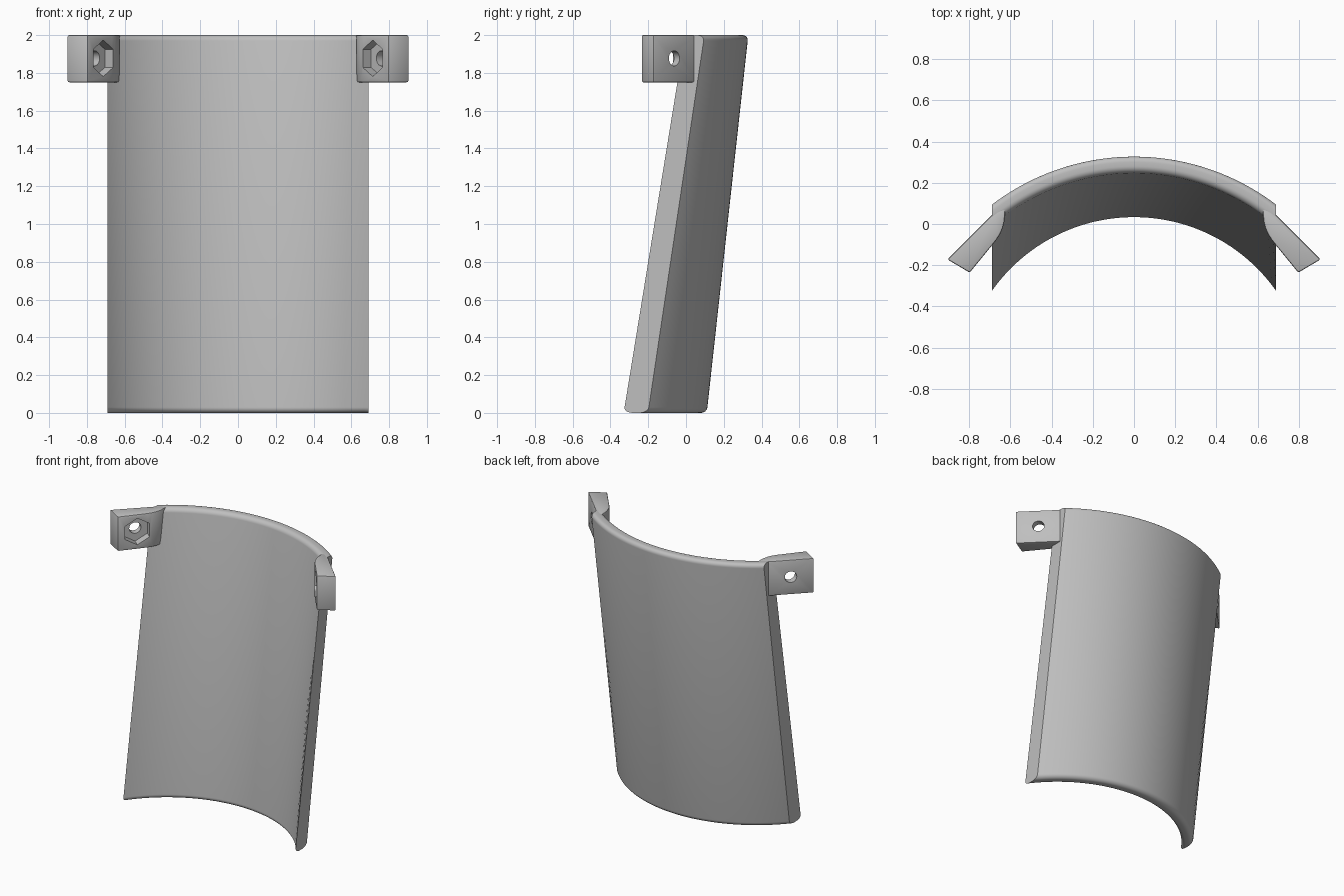
import bpy, bmesh
from math import sin, cos, pi, sqrt, radians
from mathutils import Vector

if "Cube" in bpy.data.objects:
    bpy.data.objects.remove(bpy.data.objects["Cube"])

grey = bpy.data.materials.new("plain_grey")
grey.use_nodes = True
colour = (0.52, 0.52, 0.52, 1)
grey.diffuse_color = colour
grey.node_tree.nodes["Principled BSDF"].inputs["Base Color"].default_value = colour

HALF, AXIS_Y, HEIGHT = 0.69, -0.81, 2.0
WALL, ROUND = 0.08, 0.03
R_LOW, R_HIGH = 0.84, 1.06     # inner cone radius at the bottom and top


def make_object(name, bm):
    bmesh.ops.recalc_face_normals(bm, faces=bm.faces)
    mesh = bpy.data.meshes.new(name)
    bm.to_mesh(mesh)
    bm.free()
    mesh.materials.append(grey)
    obj = bpy.data.objects.new(name, mesh)
    bpy.context.collection.objects.link(obj)
    return obj


def activate(obj):
    bpy.ops.object.select_all(action="DESELECT")
    obj.select_set(True)
    bpy.context.view_layer.objects.active = obj


def smooth(obj):
    activate(obj)
    bpy.ops.object.shade_smooth_by_angle(angle=radians(30))


def wall_profile():
    """Rounded wall section as (radius, height) points."""
    points = []
    corners = [(WALL - ROUND, ROUND, -pi / 2), (WALL - ROUND, HEIGHT - ROUND, 0),
               (ROUND, HEIGHT - ROUND, pi / 2), (ROUND, ROUND, pi)]
    for offset, height, start in corners:
        for i in range(7):
            a = start + i * pi / 12
            z = height + ROUND * sin(a)
            base = R_LOW + (R_HIGH - R_LOW) * z / HEIGHT
            points.append((base + offset + ROUND * cos(a), z))
    return points


# Curved conical shell, trimmed flat at both sides
def make_shell():
    bm = bmesh.new()
    steps = 64
    profile = wall_profile()
    rings = []
    for i in range(steps + 1):
        x = HALF * (2 * i / steps - 1)
        rings.append([bm.verts.new((x, AXIS_Y + sqrt(r * r - x * x), z))
                      for r, z in profile])
    n = len(profile)
    for a, b in zip(rings, rings[1:]):
        for j in range(n):
            k = (j + 1) % n
            bm.faces.new((a[j], a[k], b[k], b[j]))
    bm.faces.new(rings[0])
    bm.faces.new(rings[-1])
    smooth(make_object("curved_shell", bm))


def make_prism(name, outline, low, high):
    bm = bmesh.new()
    face = bm.faces.new([bm.verts.new((x, y, low)) for x, y in outline])
    new = bmesh.ops.extrude_face_region(bm, geom=[face])["geom"]
    bmesh.ops.translate(bm, vec=(0, 0, high - low),
                        verts=[v for v in new if isinstance(v, bmesh.types.BMVert)])
    return make_object(name, bm)


def make_cutter(name, sides, radius, depth, centre, axis, turn):
    bm = bmesh.new()
    bmesh.ops.create_cone(bm, cap_ends=True, segments=sides, radius1=radius,
                          radius2=radius, depth=depth)
    obj = make_object(name, bm)
    # local x stays horizontal so a hexagon has flats at top and bottom
    side = Vector((0, 0, 1)).cross(axis).normalized()
    up = axis.cross(side)
    for v in obj.data.vertices:
        x = v.co.x * cos(turn) - v.co.y * sin(turn)
        y = v.co.x * sin(turn) + v.co.y * cos(turn)
        v.co = centre + side * x + up * y + axis * v.co.z
    obj.hide_render = True
    return obj


def apply_modifier(obj, kind, **settings):
    mod = obj.modifiers.new(kind.title(), kind)
    for key, value in settings.items():
        setattr(mod, key, value)
    activate(obj)
    bpy.ops.object.modifier_apply(modifier=mod.name)


# Mounting lug with a bolt hole and a hexagonal nut pocket
def make_lug(name, s):
    outline = [(0.905, -0.172), (0.797, -0.236), (0.668, -0.078), (0.65, -0.05),
               (0.637, -0.02), (0.628, 0.015), (0.625, 0.075), (0.66, 0.065),
               (0.685, 0.048)]
    lug = make_prism(name, [(s * x, y) for x, y in outline], 1.75, HEIGHT)
    apply_modifier(lug, "BEVEL", width=0.008, segments=2, limit_method="ANGLE",
                   angle_limit=radians(40))
    axis = Vector((s * 0.76, 0.65, 0)).normalized()
    pocket = Vector((s * 0.713, -0.133, 1.877))
    cutters = [make_cutter("nut_pocket", 6, 0.096, 0.12, pocket, axis, 0),
               make_cutter("bolt_hole", 32, 0.04, 0.6, pocket, axis, 0)]
    for cutter in cutters:
        apply_modifier(lug, "BOOLEAN", object=cutter, operation="DIFFERENCE",
                       solver="EXACT")
        bpy.data.objects.remove(cutter)
    smooth(lug)


make_shell()
make_lug("left_mounting_lug", 1)
make_lug("right_mounting_lug", -1)
